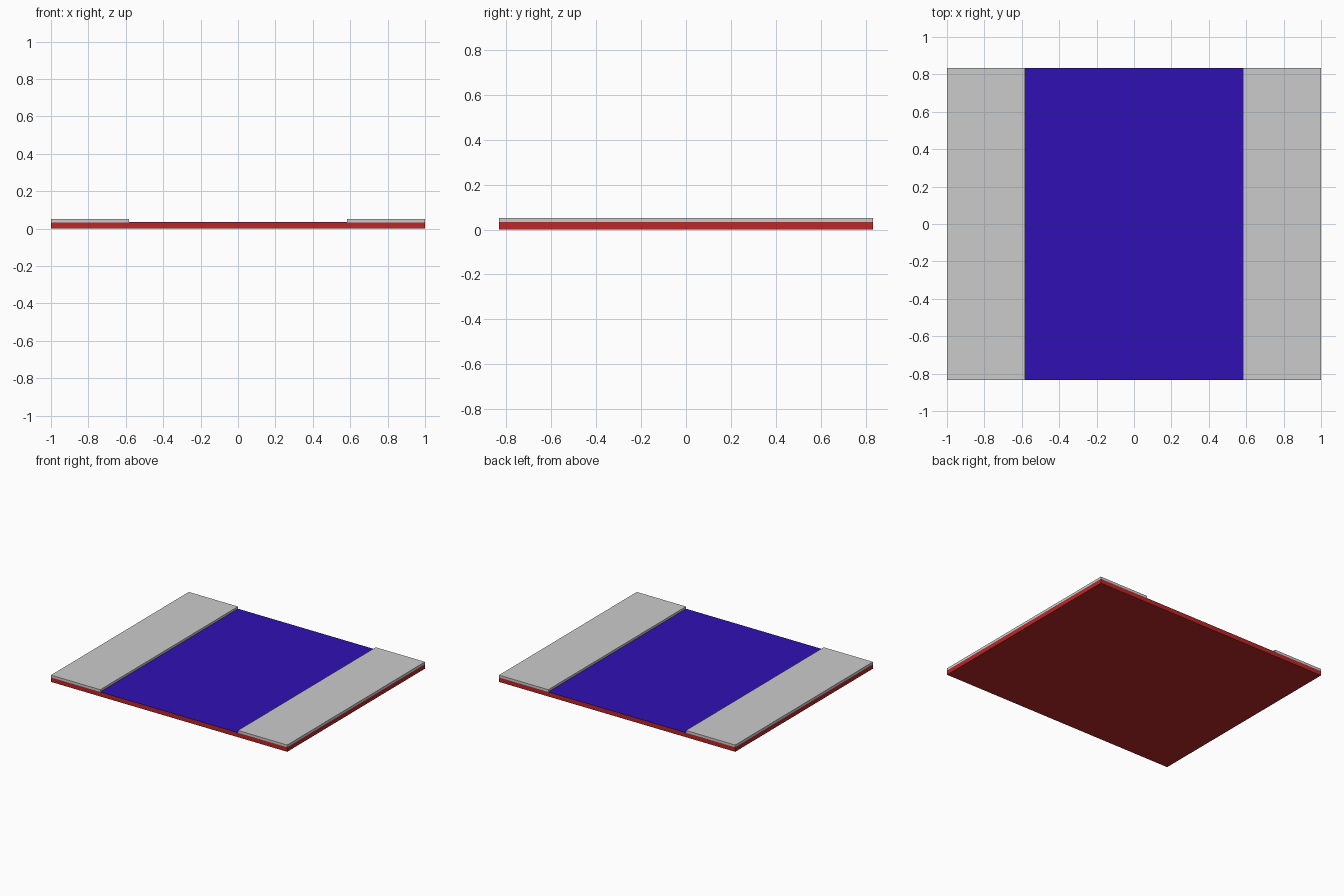
import bpy

if "Cube" in bpy.data.objects:
    bpy.data.objects.remove(bpy.data.objects["Cube"])

HALF_X, HALF_Y = 1.0, 0.833
ROAD_X = 0.583
BASE_Z, TOP_Z = 0.035, 0.052


def material(name, color):
    mat = bpy.data.materials.new(name)
    mat.diffuse_color = color
    mat.use_nodes = True
    mat.node_tree.nodes["Principled BSDF"].inputs["Base Color"].default_value = mat.diffuse_color
    return mat


def box(name, x0, x1, z0, z1, mat=None):
    """Full-depth box spanning x0..x1 and z0..z1."""
    bpy.ops.mesh.primitive_cube_add(size=1, location=((x0 + x1) / 2, 0, (z0 + z1) / 2))
    ob = bpy.context.object
    ob.name = name
    ob.scale = (x1 - x0, 2 * HALF_Y, z1 - z0)
    bpy.ops.object.transform_apply(location=False, rotation=False, scale=True)
    if mat:
        ob.data.materials.append(mat)
    return ob


red = material("ground_red", (0.5, 0.02, 0.02, 1))
blue = material("road_blue", (0.03, 0.005, 0.45, 1))

# Red ground slab
box("ground_slab", -HALF_X, HALF_X, 0, BASE_Z - 0.001, red)

# Thin blue road surface between the pavements
box("road_surface", -ROAD_X, ROAD_X, BASE_Z - 0.001, BASE_Z, blue)

# Raised grey pavements on both sides
for side, x0, x1 in (("left", -HALF_X, -ROAD_X), ("right", ROAD_X, HALF_X)):
    box(f"pavement_{side}", x0, x1, BASE_Z - 0.001, TOP_Z)
